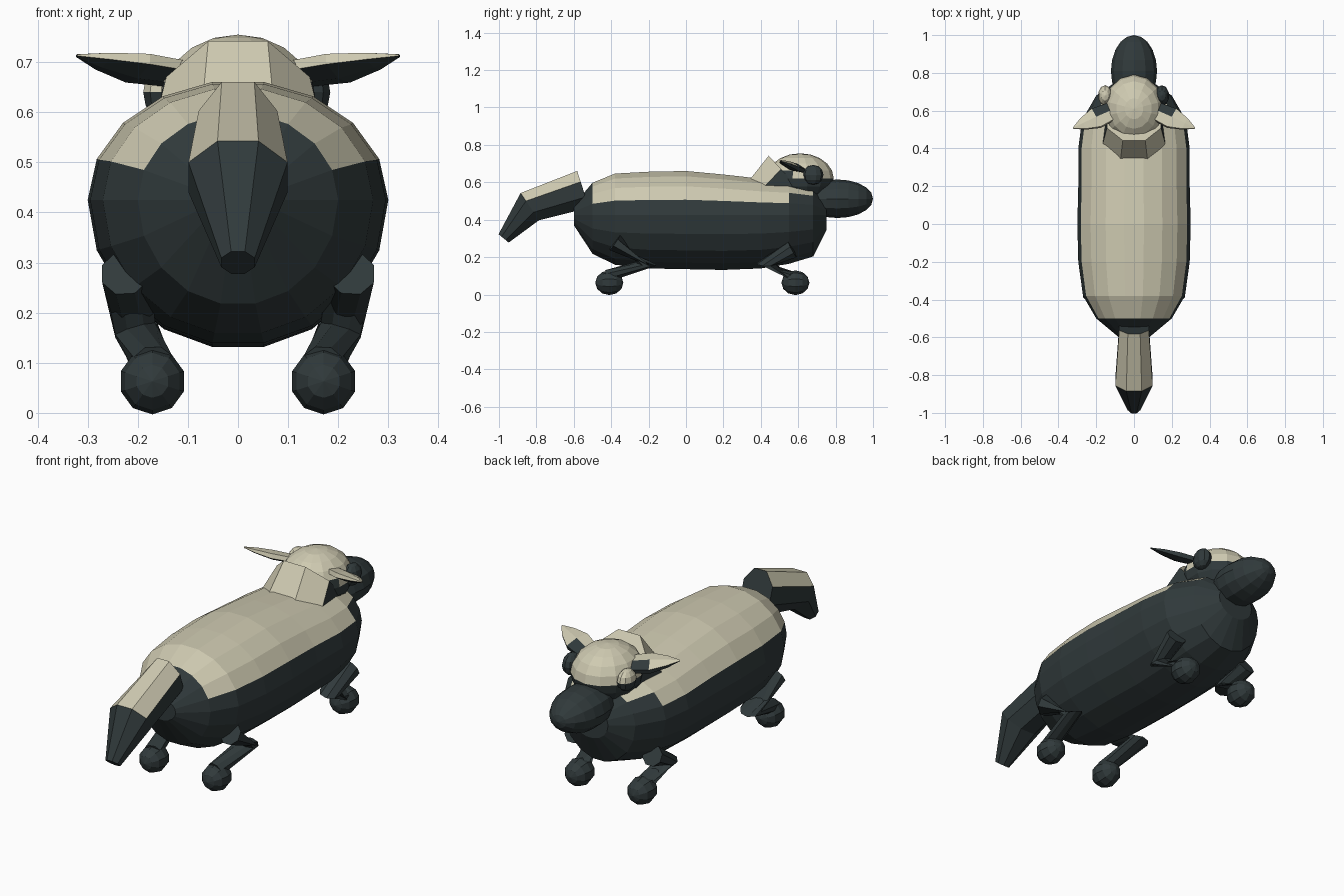
import bpy, bmesh, math
from mathutils import Vector, Matrix

cube = bpy.data.objects.get("Cube")
if cube:
    bpy.data.objects.remove(cube, do_unlink=True)


def material(name, rgb):
    mat = bpy.data.materials.new(name)
    mat.use_nodes = True
    mat.diffuse_color = (*rgb, 1)
    mat.node_tree.nodes["Principled BSDF"].inputs["Base Color"].default_value = (*rgb, 1)
    return mat


COATS = [material("dark_fur", (0.03, 0.042, 0.044)),
         material("cream_fur", (0.62, 0.59, 0.44))]


def finish(name, bm, is_cream=None):
    """Turn a bmesh into a flat-shaded object; is_cream(face centre, normal) picks the coat."""
    bmesh.ops.recalc_face_normals(bm, faces=bm.faces)
    for f in bm.faces:
        if is_cream and is_cream(f.calc_center_median(), f.normal):
            f.material_index = 1
    mesh = bpy.data.meshes.new(name)
    bm.to_mesh(mesh)
    bm.free()
    for mat in COATS:
        mesh.materials.append(mat)
    obj = bpy.data.objects.new(name, mesh)
    bpy.context.collection.objects.link(obj)
    return obj


def skin(bm, rings):
    """Bridge equal-sized vertex rings and cap both ends."""
    rows = [[bm.verts.new(p) for p in ring] for ring in rings]
    for a, b in zip(rows, rows[1:]):
        for i in range(len(a)):
            j = (i + 1) % len(a)
            bm.faces.new((a[i], a[j], b[j], b[i]))
    bm.faces.new(rows[0])
    bm.faces.new(rows[-1])


def tube(name, path, sizes, sides=8, is_cream=None, side_axis=None):
    """Sweep a flat-topped polygon; sizes are (half width, half height) per point."""
    pts = [Vector(p) for p in path]
    rings = []
    for i, (p, (w, h)) in enumerate(zip(pts, sizes)):
        t = Vector()
        if i > 0:
            t += (p - pts[i - 1]).normalized()
        if i < len(pts) - 1:
            t += (pts[i + 1] - p).normalized()
        t.normalize()
        side = Vector(side_axis or (1, 0, 0))
        side = (side - t * side.dot(t)).normalized()
        up = side.cross(t)
        if up.z < 0:
            up = -up
        angles = [math.tau * (k + 0.5) / sides for k in range(sides)]
        rings.append([p + side * w * math.cos(a) + up * h * math.sin(a) for a in angles])
    bm = bmesh.new()
    skin(bm, rings)
    return finish(name, bm, is_cream)


def ball(name, centre, radii, segments=10, rows=6, along_y=False, is_cream=None):
    bm = bmesh.new()
    bmesh.ops.create_uvsphere(bm, u_segments=segments, v_segments=rows, radius=1)
    if along_y:
        bmesh.ops.rotate(bm, verts=bm.verts, matrix=Matrix.Rotation(math.pi / 2, 3, "X"))
    bmesh.ops.scale(bm, verts=bm.verts, vec=radii)
    bmesh.ops.translate(bm, verts=bm.verts, vec=centre)
    return finish(name, bm, is_cream)


# Body: 18-sided barrel, stations of (y, half width, top, bottom)
MID = 0.425
stations = [(-0.6, 0.08, 0.48, 0.37), (-0.5, 0.2, 0.6, 0.215), (-0.38, 0.27, 0.65, 0.155),
            (-0.2, 0.295, 0.66, 0.135), (0, 0.3, 0.664, 0.131), (0.2, 0.295, 0.645, 0.127),
            (0.4, 0.295, 0.622, 0.135), (0.55, 0.275, 0.61, 0.16), (0.68, 0.2, 0.585, 0.2),
            (0.75, 0.1, 0.5, 0.34)]
rings = []
for y, w, top, bottom in stations:
    ring = []
    for k in range(18):
        a = math.tau * k / 18
        s = math.sin(a)
        ring.append((w * math.cos(a), y, MID + s * (top - MID if s > 0 else MID - bottom)))
    rings.append(ring)
body = bmesh.new()
skin(body, rings)
finish("body", body, lambda c, n: -0.5 < c.y < 0.68 and c.z > 0.515)

# Tail: cream along the top of the first stretch
tail_path = [(0, -0.55, 0.562), (0, -0.835, 0.47), (0, -0.975, 0.3)]
tube("tail", tail_path, [(0.085, 0.112), (0.107, 0.095), (0.036, 0.038)],
     is_cream=lambda c, n: n.z > 0.5 and c.y > -0.8)

# Neck collar and head
tube("neck", [(0, 0.425, 0.5), (0, 0.555, 0.62)], [(0.19, 0.15), (0.155, 0.18)],
     is_cream=lambda c, n: abs(c.x) < 0.13 and n.z > 0.1)
ball("skull", (0, 0.61, 0.62), (0.16, 0.18, 0.135), 14, 10,
     is_cream=lambda c, n: c.z > 0.61 and (c.y > 0.6 or c.z > 0.67))
ball("snout", (0, 0.81, 0.512), (0.122, 0.19, 0.103), 12, 10, along_y=True)
ball("left_eye", (0.148, 0.68, 0.64), (0.038, 0.055, 0.053))
ball("right_eye", (-0.153, 0.68, 0.64), (0.038, 0.055, 0.053),
     is_cream=lambda c, n: n.z > 0.1)

# Ears, legs and feet on both sides
for label, s in (("left", 1), ("right", -1)):
    tube(label + "_ear",
         [(s * 0.11, 0.6, 0.675), (s * 0.2, 0.56, 0.688), (s * 0.27, 0.53, 0.702), (s * 0.322, 0.507, 0.713)],
         [(0.055, 0.02), (0.065, 0.022), (0.038, 0.014), (0.004, 0.003)], 6,
         is_cream=lambda c, n: n.z > 0.2 and c.y < 0.6, side_axis=(0, -0.93, 0.36))
    tube(label + "_tail_end_leg",
         [(s * 0.225, -0.38, 0.28), (s * 0.205, -0.21, 0.165), (s * 0.17, -0.42, 0.1)],
         [(0.05, 0.055), (0.045, 0.055), (0.042, 0.035)])
    tube(label + "_head_end_leg",
         [(s * 0.215, 0.57, 0.24), (s * 0.2, 0.43, 0.165), (s * 0.17, 0.57, 0.09)],
         [(0.05, 0.05), (0.045, 0.055), (0.042, 0.035)])
    for end, y in (("tail", -0.41), ("head", 0.585)):
        ball(label + "_" + end + "_end_foot", (s * 0.171, y, 0.063), (0.066, 0.075, 0.066),
             10, 6, along_y=True)
